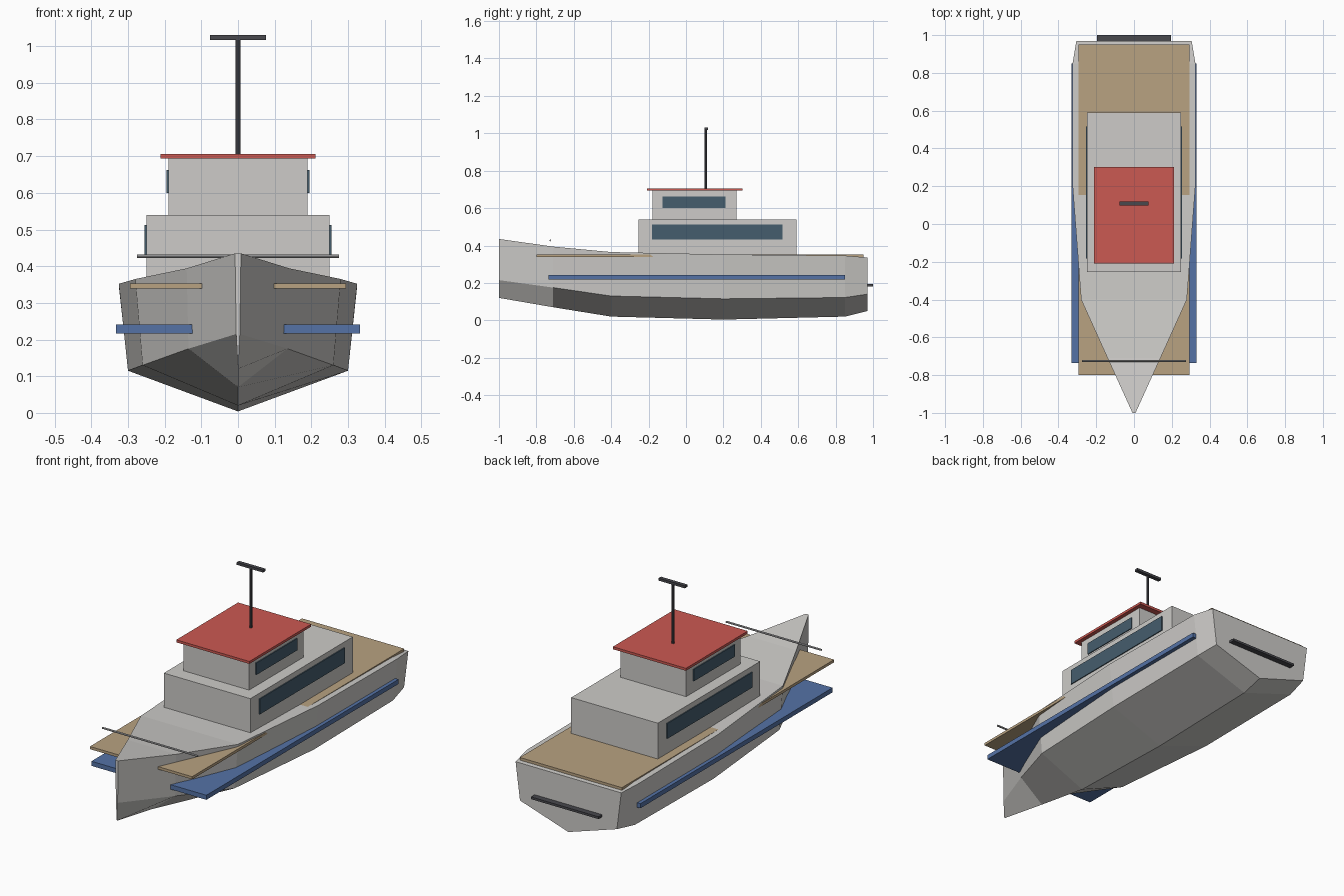
import bpy
import bmesh
from math import pi

if "Cube" in bpy.data.objects:
    bpy.data.objects.remove(bpy.data.objects["Cube"], do_unlink=True)


def material(name, r, g, b):
    m = bpy.data.materials.new(name)
    m.use_nodes = True
    m.diffuse_color = (r, g, b, 1)
    m.node_tree.nodes["Principled BSDF"].inputs["Base Color"].default_value = (r, g, b, 1)
    return m


white = material("off white paint", 0.61, 0.60, 0.58)
tan = material("deck wood", 0.48, 0.36, 0.22)
blue = material("blue trim", 0.09, 0.17, 0.38)
red = material("red roof", 0.60, 0.10, 0.085)
glass = material("dark glass", 0.06, 0.11, 0.155)
dark = material("dark metal", 0.065, 0.065, 0.075)
steel = material("rail metal", 0.45, 0.45, 0.46)


def finish(name, bm, mat):
    bmesh.ops.recalc_face_normals(bm, faces=bm.faces[:])
    mesh = bpy.data.meshes.new(name)
    bm.to_mesh(mesh)
    bm.free()
    mesh.materials.append(mat)
    obj = bpy.data.objects.new(name, mesh)
    bpy.context.collection.objects.link(obj)
    return obj


def box(name, mat, x, y, z):
    """Box spanning the (low, high) ranges on each axis."""
    bm = bmesh.new()
    bmesh.ops.create_cube(bm, size=1)
    for v in bm.verts:
        v.co = [(lo + hi) / 2 + c * (hi - lo) for c, (lo, hi) in zip(v.co, (x, y, z))]
    return finish(name, bm, mat)


def rod(name, mat, radius, length, location, rotation=(0, 0, 0)):
    bm = bmesh.new()
    bmesh.ops.create_cone(bm, cap_ends=True, segments=8, radius1=radius,
                          radius2=radius, depth=length)
    obj = finish(name, bm, mat)
    obj.location = location
    obj.rotation_euler = rotation
    return obj


# Hull stations: y, deck half width, deck z, chine half width, chine z, keel z
stations = [
    (-1.0, 0.008, 0.435, 0.005, 0.215, 0.12),
    (-0.71, 0.14, 0.394, 0.135, 0.175, 0.07),
    (-0.4, 0.28, 0.365, 0.26, 0.13, 0.02),
    (0.2, 0.325, 0.352, 0.30, 0.115, 0.004),
    (0.85, 0.325, 0.346, 0.30, 0.122, 0.02),
    (0.97, 0.305, 0.336, 0.28, 0.14, 0.05),
]
bm = bmesh.new()
rings = []
for y, dw, dz, cw, cz, kz in stations:
    section = [(-dw, dz), (-cw, cz), (0, kz), (cw, cz), (dw, dz)]
    rings.append([bm.verts.new((x, y, z)) for x, z in section])
for a, b in zip(rings, rings[1:]):
    for i in range(5):
        j = (i + 1) % 5
        bm.faces.new((a[i], a[j], b[j], b[i]))
bm.faces.new(rings[0])
bm.faces.new(rings[-1])
finish("hull", bm, white)

# Deck and side trim
box("deck_planks", tan, (-0.295, 0.295), (-0.80, 0.95), (0.339, 0.353))
box("side_trim", blue, (-0.332, 0.332), (-0.735, 0.85), (0.217, 0.241))
box("stern_bar", dark, (-0.195, 0.195), (0.965, 1.0), (0.181, 0.193))

# Cabins and roof
box("lower_cabin", white, (-0.25, 0.25), (-0.255, 0.59), (0.34, 0.54))
box("wheelhouse", white, (-0.19, 0.19), (-0.18, 0.27), (0.54, 0.695))
box("roof", red, (-0.211, 0.211), (-0.208, 0.302), (0.693, 0.706))

# Side windows
for side, s in (("left", 1), ("right", -1)):
    for deck, x, y, z in (("lower", 0.25, (-0.183, 0.517), (0.432, 0.512)),
                          ("upper", 0.19, (-0.125, 0.212), (0.60, 0.662))):
        span = sorted((s * (x - 0.004), s * (x + 0.005)))
        box(f"{deck}_window_{side}", glass, span, y, z)

# Mast, crossbar and bow rail
rod("mast", dark, 0.007, 0.33, (0, 0.106, 0.86))
box("mast_crossbar", dark, (-0.076, 0.076), (0.098, 0.118), (1.017, 1.03))
rod("bow_rail", steel, 0.005, 0.55, (0, -0.725, 0.427), (0, pi / 2, 0))
